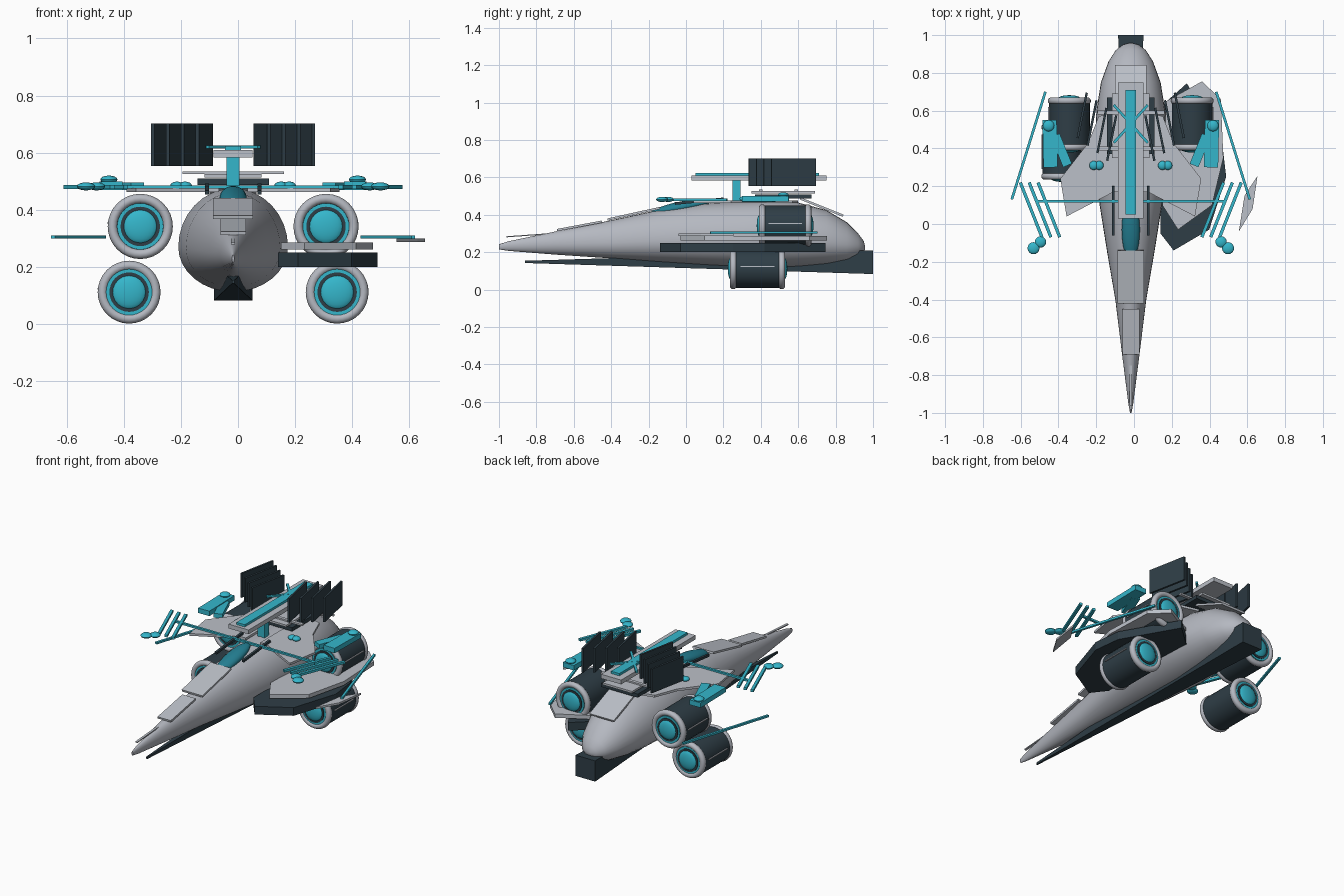
import bpy, bmesh, math
from mathutils import Vector, Matrix

if "Cube" in bpy.data.objects:
    bpy.data.objects.remove(bpy.data.objects["Cube"])

CX = -0.017  # centre line of the hull


def mat(name, c):
    m = bpy.data.materials.new(name)
    m.diffuse_color = (*c, 1)
    m.use_nodes = True
    m.node_tree.nodes["Principled BSDF"].inputs["Base Color"].default_value = m.diffuse_color
    return m


GREY = mat("hull_grey", (0.46, 0.48, 0.53))
PLATE = mat("plate_grey", (0.50, 0.53, 0.58))
DARK = mat("dark_slate", (0.028, 0.048, 0.062))
TEAL = mat("teal", (0.035, 0.47, 0.60))
GLASS = mat("canopy_teal", (0.018, 0.22, 0.30))


def finish(name, bm, m, smooth=False):
    bmesh.ops.recalc_face_normals(bm, faces=bm.faces[:])
    bmesh.ops.translate(bm, verts=bm.verts[:], vec=(CX, 0, 0))
    me = bpy.data.meshes.new(name)
    bm.to_mesh(me)
    bm.free()
    me.materials.append(m)
    ob = bpy.data.objects.new(name, me)
    bpy.context.collection.objects.link(ob)
    if smooth:
        bpy.ops.object.select_all(action='DESELECT')
        ob.select_set(True)
        bpy.context.view_layer.objects.active = ob
        bpy.ops.object.shade_smooth_by_angle(angle=math.radians(40))
    return ob


def box(name, loc, size, m, rz=0, rx=0):
    bm = bmesh.new()
    mx = (Matrix.Translation(loc) @ Matrix.Rotation(rz, 4, 'Z') @ Matrix.Rotation(rx, 4, 'X')
          @ Matrix.Diagonal((*size, 1)))
    bmesh.ops.create_cube(bm, size=1, matrix=mx)
    return finish(name, bm, m)


def bar(name, a, b, w, h, m):
    """Box running horizontally or sloped from a to b."""
    a, b = Vector(a), Vector(b)
    d = b - a
    rz = math.atan2(-d.x, d.y)
    rx = math.atan2(d.z, math.hypot(d.x, d.y))
    return box(name, (a + b) / 2, (w, d.length, h), m, rz, rx)


def prism(name, pts, z0, z1, m):
    bm = bmesh.new()
    lo = [bm.verts.new((x, y, z0)) for x, y in pts]
    hi = [bm.verts.new((x, y, z1)) for x, y in pts]
    bm.faces.new(lo)
    bm.faces.new(hi)
    for i in range(len(pts)):
        j = (i + 1) % len(pts)
        bm.faces.new((lo[i], lo[j], hi[j], hi[i]))
    return finish(name, bm, m)


def ellipsoid(name, loc, r, m, rx=0, seg=24):
    bm = bmesh.new()
    mx = Matrix.Translation(loc) @ Matrix.Rotation(rx, 4, 'X') @ Matrix.Diagonal((*r, 1))
    bmesh.ops.create_uvsphere(bm, u_segments=seg, v_segments=seg // 2, radius=1, matrix=mx)
    return finish(name, bm, m, True)


def lathe(name, prof, x, z, m, n=32):
    """Revolve (y, radius) points about a line along y."""
    bm = bmesh.new()
    rings = [[bm.verts.new((x + r * math.cos(t * math.tau / n), y, z + r * math.sin(t * math.tau / n)))
              for t in range(n)] for y, r in prof]
    for a, b in zip(rings, rings[1:]):
        for i in range(n):
            j = (i + 1) % n
            bm.faces.new((a[i], a[j], b[j], b[i]))
    bm.faces.new(rings[0])
    bm.faces.new(rings[-1])
    return finish(name, bm, m, True)


# hull: lofted rings (y, half width, top, middle, bottom)
stations = [(-1, .004, .242, .23, .215), (-.95, .013, .258, .235, .207), (-.7, .045, .31, .245, .187),
            (-.4, .082, .37, .25, .167), (-.15, .125, .425, .26, .147), (.1, .165, .46, .265, .13),
            (.4, .192, .475, .27, .113), (.6, .182, .465, .265, .118), (.75, .158, .425, .255, .13),
            (.86, .118, .36, .24, .147), (.92, .08, .30, .232, .168), (.95, .04, .26, .225, .195),
            (.958, .008, .23, .224, .217)]
bm = bmesh.new()
N = 32
rings = []
for y, w, zt, zm, zb in stations:
    ring = []
    for i in range(N):
        c, s = math.cos(i * math.tau / N), math.sin(i * math.tau / N)
        ring.append(bm.verts.new((w * c, y, zm + s * ((zt - zm) if s > 0 else (zm - zb)))))
    rings.append(ring)
for a, b in zip(rings, rings[1:]):
    for i in range(N):
        j = (i + 1) % N
        bm.faces.new((a[i], a[j], b[j], b[i]))
bm.faces.new(rings[0])
bm.faces.new(rings[-1])
finish("hull", bm, GREY, True)

# keel: long wedge growing into a square tail block
bm = bmesh.new()
ends = [[bm.verts.new((sx * w, y, z)) for sx, z in ((-1, z0), (1, z0), (1, z1), (-1, z1))]
        for y, w, z0, z1 in ((-.86, .004, .142, .154), (1, .067, .083, .21))]
bm.faces.new(ends[0])
bm.faces.new(ends[1])
for i in range(4):
    j = (i + 1) % 4
    bm.faces.new((ends[0][i], ends[0][j], ends[1][j], ends[1][i]))
finish("keel", bm, DARK)

# armour plates along the hull top
bar("nose_strip", (0, -.96, .282), (0, -.75, .297), .014, .006, PLATE)
bar("nose_plate", (0, -.69, .318), (0, -.45, .363), .09, .012, PLATE)
bar("fore_plate", (0, -.42, .374), (0, -.14, .436), .14, .012, PLATE)
bar("tail_plate", (0, .61, .487), (0, .84, .395), .165, .012, PLATE)
ellipsoid("canopy", (0, -.03, .44), (.048, .165, .03), GLASS, .2)

# dorsal mast, spine and cross braces
box("mast", (0, .27, .525), (.046, .045, .13), TEAL)
box("spine_plate", (0, .39, .597), (.136, .72, .026), PLATE)
box("spine_beam", (0, .38, .617), (.056, .66, .014), TEAL)
for s in (-1, 1):
    bar("cross_brace", (-.09 * s, .43, .62), (.09 * s, .63, .62), .014, .01, TEAL)
box("deck_base", (0, .52, .498), (.25, .3, .022), DARK)
box("deck_plate", (0, .52, .52), (.2, .34, .012), PLATE)
for y in (.40, .59):
    box("deck_crossbar", (0, y, .53), (.355, .02, .01), PLATE)
box("arm_crossbar", (0, .12, .48), (1.01, .014, .012), TEAL)

for s in (-1, 1):
    # wing plates, swept forward
    wing = [(-.05, .60), (-.17, .57), (-.225, .43), (-.373, .24), (-.34, .04), (-.09, .17), (-.05, .17)]
    prism("wing", [(-s * x, y) for x, y in wing], .462, .476, PLATE)
    bar("shoulder_strip", (.092 * s, -.06, .46), (.092 * s, .2, .485), .014, .014, DARK)
    for dx in (-.014, .014):
        ellipsoid("wing_knob", (s * (.182 + dx), .31, .485), (.024, .024, .014), TEAL, seg=16)

    # fanned upright panels
    for i in range(4):
        x, y = .125 + .052 * i, .335 + .04 * i
        bar("radiator_panel", (s * x, y, .628), (s * (x - .048), y + .24, .628), .012, .148, DARK)

    # trellis rods with sensor discs
    for i in range(3):
        x = .585 - .047 * i
        bar("trellis_rod", (s * x, .22, .48), (s * (x - .115), -.07, .48), .017, .014, TEAL)
    ellipsoid("sensor_disc", (s * .478, -.095, .482), (.03, .03, .014), TEAL, seg=16)
    ellipsoid("sensor_disc", (s * .515, -.128, .482), (.032, .032, .014), TEAL, seg=16)

    # shoulder arms and long side rod
    bar("arm_outer", (s * .43, .55, .485), (s * .425, .30, .485), .075, .03, TEAL)
    bar("arm_inner", (s * .40, .47, .482), (s * .335, .31, .482), .05, .026, TEAL)
    ellipsoid("arm_knob", (s * .435, .52, .506), (.03, .03, .014), TEAL, seg=16)
    bar("side_rod", (s * .452, .70, .305), (s * .63, .13, .305), .014, .012, TEAL)

    # four engines, ringed and domed at both ends
    for tag, x, z, y0, y1, R in (("upper", .325, .342, .39, .67, .114), ("lower", .364, .112, .235, .53, .11)):
        x *= s
        lathe(tag + "_engine", [(y0 + .012, R - .006), (y1 - .012, R - .006)], x, z, DARK)
        box(tag + "_engine_rail", (x + s * (R - .004), (y0 + y1) / 2, z + .012), (.008, .18, .006), PLATE)
        for y, d in ((y0, 1), (y1, -1)):
            prof = [(y + d * (.018 - .018 * math.sin(a)), R - .017 + .017 * math.cos(a))
                    for a in [k * math.pi / 8 for k in range(-4, 13)]]
            lathe(tag + "_engine_rim", prof, x, z, GREY)
            lathe(tag + "_engine_disc", [(y + d * .006, .081), (y + d * .02, .081)], x, z, TEAL)
            lathe(tag + "_engine_ring", [(y + d * .001, .069), (y + d * .02, .069)], x, z, DARK)
            ellipsoid(tag + "_engine_dome", (x, y + d * .006, z), (.06, .018, .06), TEAL)

# starboard pontoon with its cover and loose outer blade
prism("pontoon", [(.157, -.05), (.227, -.14), (.415, -.03), (.505, .25), (.485, .42), (.297, .745), (.157, .62)],
      .2, .25, DARK)
prism("pontoon_cover", [(.187, .65), (.377, .755), (.477, .66), (.49, .35), (.43, .1), (.25, -.03), (.167, .1)],
      .262, .286, PLATE)
prism("outer_blade", [(.572, -.04), (.602, .15), (.671, .255), (.645, .08)], .287, .299, PLATE)
